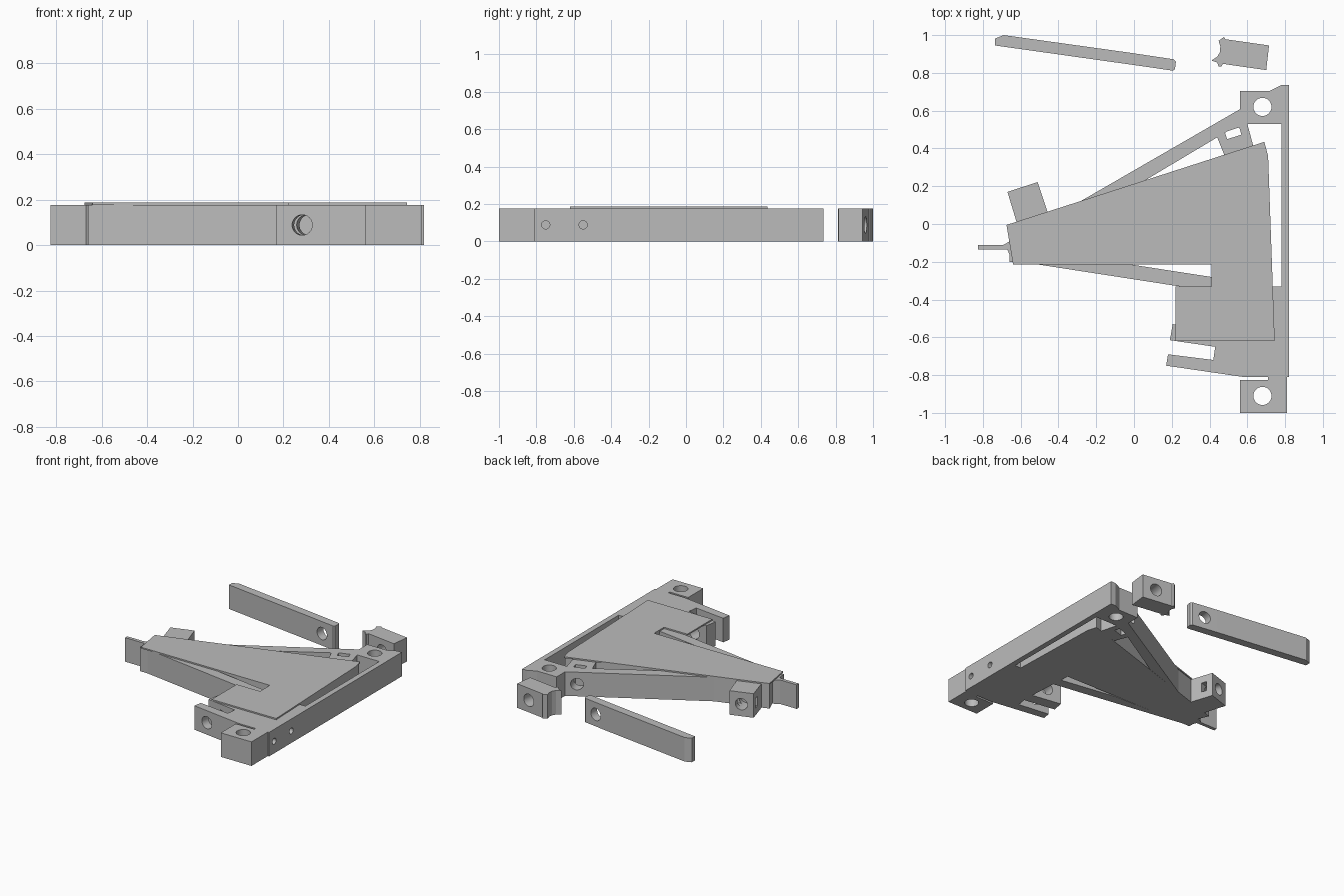
import bpy, bmesh, math
from mathutils import Matrix

cube = bpy.data.objects.get("Cube")
if cube:
    bpy.data.objects.remove(cube, do_unlink=True)

H = 0.177            # body thickness
MID = H / 2
LUG, LINK = 17.5, -8.5   # tilt of the rear edge and of the front linkage

grey = bpy.data.materials.new("plain grey")
grey.use_nodes = True
grey.diffuse_color = (0.5, 0.5, 0.5, 1)
grey.node_tree.nodes["Principled BSDF"].inputs["Base Color"].default_value = (0.5, 0.5, 0.5, 1)


def make_object(name, bm):
    bmesh.ops.recalc_face_normals(bm, faces=bm.faces[:])
    mesh = bpy.data.meshes.new(name)
    bm.to_mesh(mesh)
    bm.free()
    ob = bpy.data.objects.new(name, mesh)
    bpy.context.collection.objects.link(ob)
    return ob


def round_cutter(x, y, radius, length, axis="Z", turn=0, z=MID):
    tilt = {"Z": Matrix(), "Y": Matrix.Rotation(math.pi / 2, 4, "X"),
            "X": Matrix.Rotation(math.pi / 2, 4, "Y")}[axis]
    bm = bmesh.new()
    bmesh.ops.create_cone(bm, cap_ends=True, segments=32, radius1=radius, radius2=radius, depth=length,
                          matrix=Matrix.Translation((x, y, z)) @ Matrix.Rotation(math.radians(turn), 4, "Z") @ tilt)
    return make_object("hole_cutter", bm)


def box_cutter(x, y, size, turn):
    bm = bmesh.new()
    bmesh.ops.create_cube(bm, size=1, matrix=Matrix.Translation((x, y, MID))
                          @ Matrix.Rotation(math.radians(turn), 4, "Z") @ Matrix.Diagonal((*size, 1)))
    return make_object("slot_cutter", bm)


def prism(name, outline, cutters=(), z0=0, z1=H):
    """Extrude an outline upward, then cut the holes."""
    bm = bmesh.new()
    base = bm.faces.new([bm.verts.new((x, y, z0)) for x, y in outline])
    top = bmesh.ops.extrude_face_region(bm, geom=[base])["geom"]
    bmesh.ops.translate(bm, vec=(0, 0, z1 - z0),
                        verts=[v for v in top if isinstance(v, bmesh.types.BMVert)])
    ob = make_object(name, bm)
    ob.data.materials.append(grey)
    bpy.ops.object.select_all(action="DESELECT")
    ob.select_set(True)
    bpy.context.view_layer.objects.active = ob
    for cutter in cutters:
        cutter.data.materials.append(grey)
        cutter.hide_render = True
        mod = ob.modifiers.new("hole", "BOOLEAN")
        mod.operation, mod.solver, mod.object = "DIFFERENCE", "EXACT", cutter
        bpy.ops.object.modifier_apply(modifier=mod.name)
        bpy.data.objects.remove(cutter, do_unlink=True)
    bpy.ops.object.shade_smooth_by_angle(angle=math.radians(25))
    return ob


# Wedge body with the forked clevis at its front
prism("main_body", [
    (-0.675, -0.01), (0.69, 0.425), (0.71, 0.35), (0.73, -0.33), (0.82, -0.33), (0.82, -0.81),
    (0.58, -0.81), (0.17, -0.75), (0.18, -0.69), (0.42, -0.72), (0.43, -0.65), (0.19, -0.615),
    (0.205, -0.53), (0.43, -0.565), (0.41, -0.215), (-0.64, -0.2), (-0.66, -0.2),
    (-0.66, -0.15), (-0.64, -0.09)],
    [round_cutter(0.3, -0.65, 0.045, 0.34, "Y", LINK)]
    + [round_cutter(0.8, y, 0.022, 0.3, "X") for y in (-0.75, -0.55)])

# Thin cover on top
prism("top_plate", [
    (-0.675, -0.005), (0.69, 0.435), (0.71, 0.36), (0.745, -0.62), (0.22, -0.62),
    (0.22, -0.33), (0.41, -0.33), (0.41, -0.215), (-0.64, -0.215)], z0=H, z1=0.187)

# Long side rail and the two bored end blocks
prism("side_rail", [(0.78, -0.35), (0.82, -0.35), (0.82, 0.6), (0.78, 0.6)])
prism("back_block", [(0.56, 0.53), (0.82, 0.53), (0.82, 0.735), (0.78, 0.735), (0.72, 0.705), (0.56, 0.705)],
      [round_cutter(0.68, 0.62, 0.048, 0.4)])
prism("front_block", [(0.56, -0.825), (0.71, -0.825), (0.71, -0.8), (0.81, -0.8), (0.81, -1), (0.56, -1)],
      [round_cutter(0.68, -0.91, 0.048, 0.4)])

# Diagonal braces on both sides of the body
prism("back_strut", [(-0.31, 0.105), (0.565, 0.61), (0.6, 0.53), (0.56, 0.53), (0.04, 0.22)],
      [round_cutter(0.49, 0.57, 0.042, 0.2, "Y", LUG)])
prism("front_strut", [(-0.64, -0.194), (0.22, -0.327), (0.44, -0.36), (0.44, -0.285), (-0.02, -0.214)])

# Nut holder between the back strut and the body
prism("nut_holder", [(0.48, 0.36), (0.635, 0.4), (0.6, 0.53), (0.56, 0.53), (0.44, 0.46)],
      [box_cutter(0.525, 0.48, (0.08, 0.04, 0.4), LUG),
       round_cutter(0.51, 0.52, 0.042, 0.1, "Y", LUG)])

# Lug on the rear edge with a cross bore
prism("rear_lug", [(-0.67, 0.17), (-0.51, 0.222), (-0.455, 0.055), (-0.62, 0.005)],
      [round_cutter(-0.58, 0.17, 0.042, 0.18, "Y", LUG),
       box_cutter(-0.57, 0.135, (0.3, 0.04, 0.07), LUG)])

# Tongue at the narrow tip
prism("tip_tongue", [
    (-0.825, -0.11), (-0.69, -0.11), (-0.655, -0.09), (-0.62, -0.09), (-0.62, -0.16),
    (-0.66, -0.16), (-0.67, -0.135), (-0.825, -0.135)])

# Loose link arm
prism("link_arm", [
    (-0.735, 0.945), (-0.735, 0.982), (-0.69, 1.0), (-0.01, 0.905), (0.21, 0.872), (0.222, 0.86),
    (0.217, 0.82), (0.205, 0.812), (-0.01, 0.843)],
    [round_cutter(0.11, 0.856, 0.045, 0.3, "Y", LINK)])

# Loose cradle with a hooked, hollowed edge
prism("cradle_block", [
    (0.41, 0.865), (0.44, 0.885), (0.455, 0.91), (0.457, 0.94), (0.448, 0.97), (0.46, 0.978),
    (0.475, 0.99), (0.485, 0.978), (0.715, 0.945), (0.7, 0.815), (0.47, 0.848), (0.463, 0.833),
    (0.448, 0.835), (0.44, 0.855)],
    [round_cutter(0.6, 0.9, 0.045, 0.4, "Y", LINK)])
